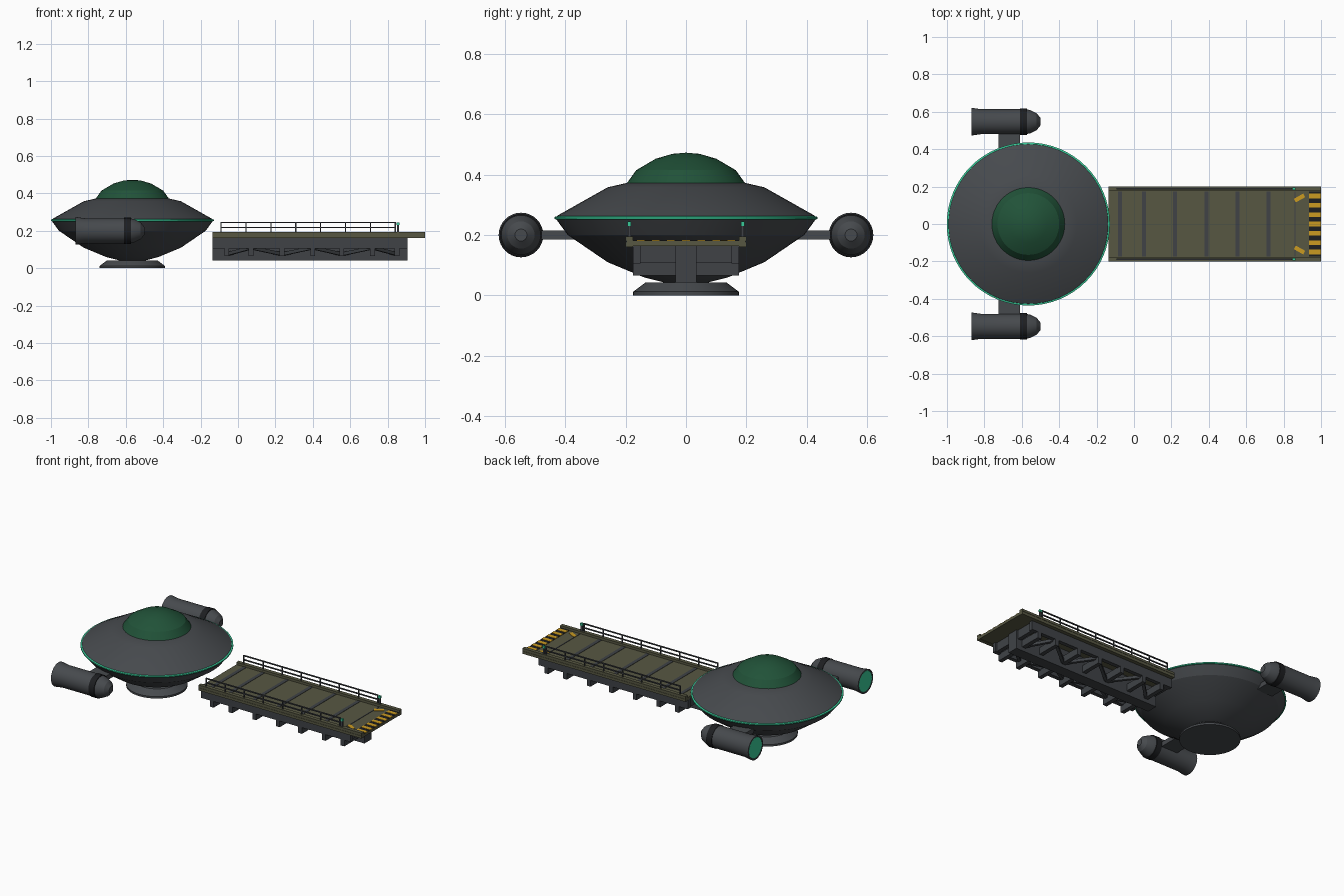
import bpy, bmesh
from math import radians, pi, sin, cos
from mathutils import Vector, Matrix

if "Cube" in bpy.data.objects:
    bpy.data.objects.remove(bpy.data.objects["Cube"])


def material(name, r, g, b):
    m = bpy.data.materials.new(name)
    m.diffuse_color = (r, g, b, 1)
    m.use_nodes = True
    m.node_tree.nodes["Principled BSDF"].inputs["Base Color"].default_value = m.diffuse_color
    return m


HULL = material("hull_grey", .062, .068, .075)
DARK = material("dark_metal", .012, .013, .015)
FRAME = material("frame_grey", .05, .055, .062)
OLIVE = material("deck_olive", .095, .095, .055)
GREEN = material("dome_green", .015, .085, .04)
GLOW = material("glow_teal", .04, .6, .32)
YELLOW = material("hazard_yellow", .6, .33, .015)


def finish(name, bm, mat, smooth=None):
    bmesh.ops.recalc_face_normals(bm, faces=bm.faces)
    me = bpy.data.meshes.new(name)
    bm.to_mesh(me)
    bm.free()
    me.materials.append(mat)
    if smooth:
        me.polygons.foreach_set("use_smooth", [True] * len(me.polygons))
        me.set_sharp_from_angle(angle=radians(smooth))
    ob = bpy.data.objects.new(name, me)
    bpy.context.collection.objects.link(ob)
    return ob


def add_box(bm, x0, x1, y0, y1, z0, z1):
    size = Matrix.Diagonal((x1 - x0, y1 - y0, z1 - z0, 1))
    mid = Matrix.Translation(((x0 + x1) / 2, (y0 + y1) / 2, (z0 + z1) / 2))
    bmesh.ops.create_cube(bm, size=1, matrix=mid @ size)


def boxes(name, mat, items):
    bm = bmesh.new()
    for b in items:
        add_box(bm, *b)
    return finish(name, bm, mat)


def add_bar(bm, a, b, width, height):
    a, b = Vector(a), Vector(b)
    d = b - a
    bmesh.ops.create_cube(bm, size=1, matrix=Matrix.Translation((a + b) / 2)
                          @ d.to_track_quat('X', 'Z').to_matrix().to_4x4()
                          @ Matrix.Diagonal((d.length, width, height, 1)))


def lathe(name, profile, mat, place, segs=48, smooth=18):
    """Spin (radius, height) points round z, capping the open ends."""
    bm = bmesh.new()
    rings = []
    for r, z in profile:
        n = 1 if r == 0 else segs
        rings.append([bm.verts.new((r * cos(2 * pi * i / segs), r * sin(2 * pi * i / segs), z))
                      for i in range(n)])
    for lo, hi in zip(rings, rings[1:]):
        for i in range(segs):
            j = (i + 1) % segs
            if len(hi) == 1:
                bm.faces.new((lo[i], lo[j], hi[0]))
            else:
                bm.faces.new((lo[i], lo[j], hi[j], hi[i]))
    for ring in (rings[0], rings[-1]):
        if len(ring) > 1:
            bm.faces.new(ring)
    bm.transform(place)
    return finish(name, bm, mat, smooth)


# Saucer body
AT = Matrix.Translation((-.565, 0, 0))
lathe("saucer_hull", [(.07, .042), (.14, .06), (.26, .11), (.392, .2), (.425, .245),
                      (.432, .255), (.425, .265), (.26, .358), (.195, .373)], HULL, AT, 64)
lathe("dome", [(.2, .366), (.165, .415), (.1, .453), (.045, .469), (0, .473)], GREEN, AT)
lathe("rim_light", [(.425, .25), (.436, .253), (.436, .26), (.425, .263)], GLOW, AT, 64)
lathe("landing_foot", [(.175, 0), (.175, .012), (.135, .042)], HULL, AT)

# Engine pods and pylons, both sides
for side, s in (("right", -1), ("left", 1)):
    pod = Matrix.Translation((0, s * .547, .2)) @ Matrix.Rotation(pi / 2, 4, 'Y')
    lathe("engine_body_" + side, [(.064, -.855), (.066, -.868), (.074, -.868), (.067, -.82),
                                  (.067, -.605)], HULL, pod, 32)
    lathe("engine_ring_" + side, [(.07, -.61), (.07, -.572)], DARK, pod, 32)
    lathe("engine_nose_" + side, [(.066, -.575), (.062, -.555), (.045, -.52), (.02, -.5)],
          HULL, pod, 32)
    lathe("engine_glow_" + side, [(.064, -.867), (.064, -.85)], GLOW, pod, 32)
    boxes("pylon_" + side, HULL, [(-.725, -.61, *sorted((s * .36, s * .5)), .185, .215)])

# Deck plate, curbs, seams
boxes("deck", OLIVE, [(-.135, 1, -.195, .195, .163, .18)])
boxes("deck_curbs", OLIVE, [(-.135, 1, y, y + .024, z0, z1)
                            for y in (-.2, .176) for z0, z1 in ((.161, .177), (.18, .195))]
      + [(-.135, 1, y, y + .02, .17, .19) for y in (-.198, .178)])
SEAMS = [-.075, .053, .22, .387, .553, .72, .865]
boxes("deck_seams", FRAME, [(x - .011, x + .011, -.175, .175, .178, .182) for x in SEAMS[:-1]]
      + [(.857, .863, -.175, .175, .178, .182)])

# Hazard markings at the loading edge
boxes("hazard_base", DARK, [(.935, .998, -.175, .175, .178, .182)])
boxes("hazard_stripes", YELLOW, [(.935, .999, y - .0125, y + .0125, .18, .1835)
                                 for y in [.05 * i for i in range(-3, 4)]])
bm = bmesh.new()
for s in (-1, 1):
    add_bar(bm, (.86, s * .125, .181), (.91, s * .153, .181), .022, .004)
finish("guide_marks", bm, YELLOW)

# Railings with end lights
rails = []
for y in (-.188, .188):
    rails += [(-.09 + i * .133 - .003, -.09 + i * .133 + .003, y - .003, y + .003, .19, .245)
              for i in range(8)]
    rails += [(-.093, .845, y - .004, y + .004, z - .003, z + .003) for z in (.218, .244)]
    rails += [(.85, .862, y - .005, y + .005, .19, .232)]
boxes("railings", FRAME, rails)
boxes("railing_lights", GLOW, [(.848, .864, y - .006, y + .006, .23, .244)
                               for y in (-.188, .188)])

# Underframe: girders, keel, cross ribs, end beams
boxes("side_girders", FRAME, [(-.135, .905, y, y + .025, .105, .163) for y in (-.175, .15)])
boxes("keel_beam", FRAME, [(-.135, .905, -.035, .035, .042, .163)])
boxes("cross_ribs", FRAME, [(x - .013, x + .013, -.175, .175, .066, .11)
                            for x in (-.06, .07, .235, .4, .555, .72, .85)])
boxes("end_beams", FRAME, [(x, x + .025, -.15, .15, .107, .163) for x in (-.13, .87)])

# Diagonal braces under the deck
bm = bmesh.new()
nodes = [-.06, .07, .235, .4, .555, .72, .85]
for i, (a, b) in enumerate(zip(nodes, nodes[1:])):
    if i % 2:
        a, b = b, a
    for s in (-1, 1):
        add_bar(bm, (a, s * .035, .075), (b, s * .155, .11), .018, .018)
finish("diagonal_braces", bm, FRAME)
